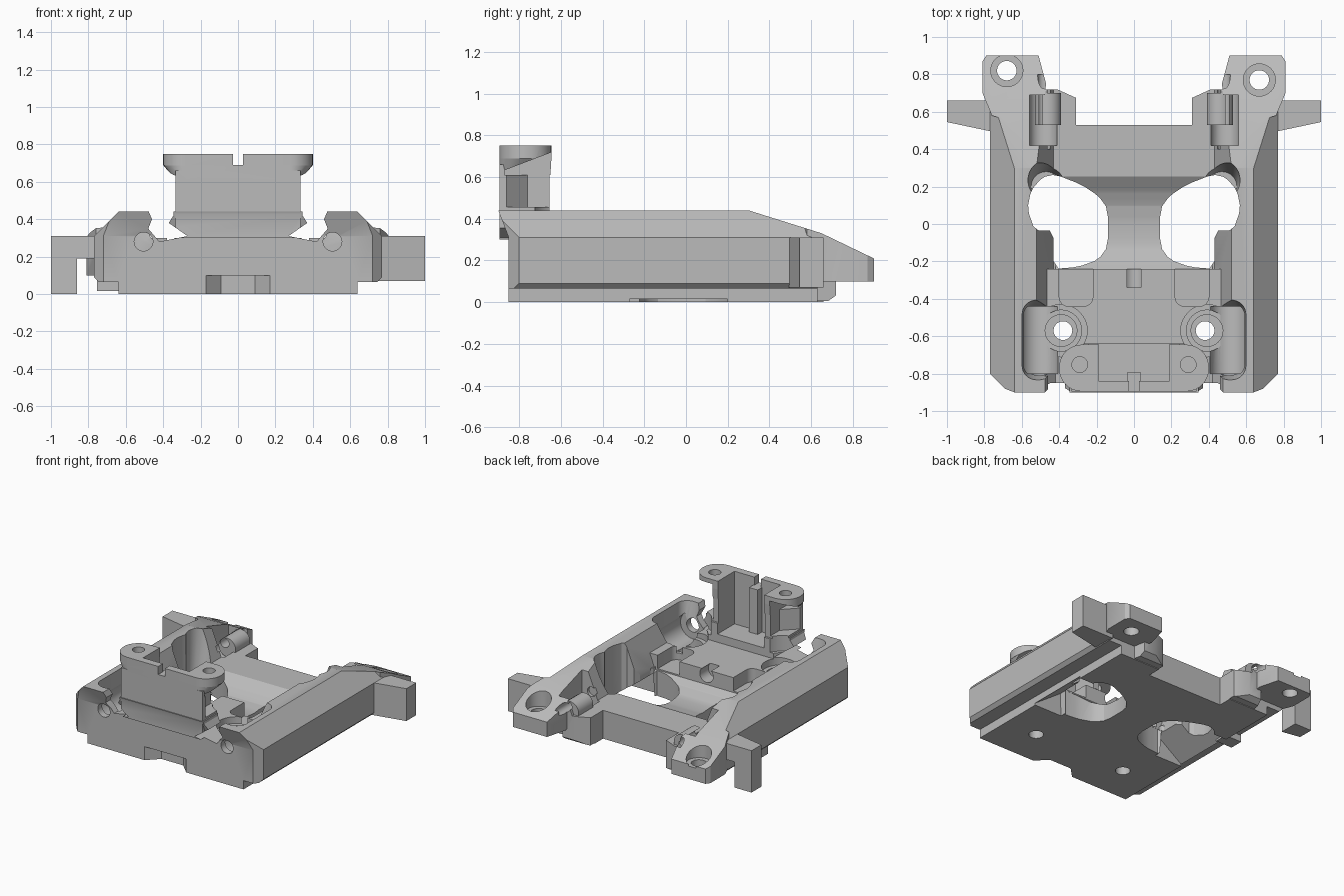
import bpy, bmesh
from math import cos, sin, pi, radians

old = bpy.data.objects.get("Cube")
if old:
    bpy.data.objects.remove(old, do_unlink=True)

grey = bpy.data.materials.new("plain_grey")
grey.use_nodes = True
grey.diffuse_color = (0.5, 0.5, 0.5, 1)
grey.node_tree.nodes["Principled BSDF"].inputs["Base Color"].default_value = (0.5, 0.5, 0.5, 1)


def place(axis, p, t):
    a, b = p
    return {"x": (t, a, b), "y": (a, t, b), "z": (a, b, t)}[axis]


def loft(name, axis, low, high, t0, t1):
    """Solid between two outlines with equal point counts."""
    bm = bmesh.new()
    v0 = [bm.verts.new(place(axis, p, t0)) for p in low]
    v1 = [bm.verts.new(place(axis, p, t1)) for p in high]
    bm.faces.new(v0)
    bm.faces.new(v1)
    n = len(v0)
    for i in range(n):
        j = (i + 1) % n
        bm.faces.new((v0[i], v0[j], v1[j], v1[i]))
    bmesh.ops.recalc_face_normals(bm, faces=bm.faces)
    mesh = bpy.data.meshes.new(name)
    bm.to_mesh(mesh)
    bm.free()
    mesh.materials.append(grey)
    ob = bpy.data.objects.new(name, mesh)
    bpy.context.collection.objects.link(ob)
    return ob


def prism(name, axis, pts, t0, t1):
    return loft(name, axis, pts, pts, t0, t1)


def rect(a0, a1, b0, b1):
    return [(a0, b0), (a1, b0), (a1, b1), (a0, b1)]


def circle(a, b, r, n=32):
    return [(a + r * cos(2 * pi * i / n), b + r * sin(2 * pi * i / n)) for i in range(n)]


def rounded(a0, a1, b0, b1, r, n=8):
    """Rectangle outline with rounded corners."""
    corners = ((a1 - r, b1 - r), (a0 + r, b1 - r), (a0 + r, b0 + r), (a1 - r, b0 + r))
    return [(c[0] + r * cos(pi / 2 * (k + i / n)), c[1] + r * sin(pi / 2 * (k + i / n)))
            for k, c in enumerate(corners) for i in range(n + 1)]


def soften(pts):
    """Round an outline by cutting its corners."""
    out = []
    for (a, b), (c, d) in zip(pts, pts[1:] + pts[:1]):
        out += [(0.8 * a + 0.2 * c, 0.8 * b + 0.2 * d), (0.2 * a + 0.8 * c, 0.2 * b + 0.8 * d)]
    return out


def flip(pts, s):
    return [(s * a, b) for a, b in pts]


def combine(other, operation):
    other.hide_render = True
    mod = body.modifiers.new("op", "BOOLEAN")
    mod.operation, mod.solver, mod.object = operation, "EXACT", other
    bpy.context.view_layer.objects.active = body
    bpy.ops.object.modifier_apply(modifier=mod.name)
    bpy.data.objects.remove(other, do_unlink=True)


def add(ob):
    combine(ob, "UNION")


def cut(ob):
    combine(ob, "DIFFERENCE")


# Main block with chamfered rails and a narrower base
half = [(0.64, 0), (0.64, 0.065), (0.745, 0.065), (0.77, 0.09), (0.77, 0.31), (0.64, 0.44)]
body = prism("tray_frame", "y", half + flip(half, -1)[::-1], -0.9, 0.63)

# Rear ears and lugs
ear = [(0.51, 0.9), (0.79, 0.9), (0.81, 0.87), (0.81, 0.7), (0.76, 0.58), (0.5, 0.5), (0.47, 0.75)]
lug = [(0.3, 0.5), (0.3, 0.67), (0.41, 0.72), (0.51, 0.72), (0.55, 0.5)]
for s in (1, -1):
    add(prism("rear_ear", "z", flip(ear, s), 0.1, 0.36))
    add(prism("rear_lug", "z", flip(lug, s), 0.005, 0.3))

# Front overhang, rail corners, sloping rear roof and lug chamfer
cut(prism("front_undercut", "x", [(-0.85, -0.1), (-0.85, 0.31), (-0.905, 0.453), (-1.1, 0.453), (-1.1, -0.1)], -1, 1))
cut(prism("rear_slope", "x", [(0.29, 0.443), (0.65, 0.33), (0.92, 0.2), (1, 0.6), (0.29, 0.6)], -1, 1))
cut(prism("lug_chamfer", "x", [(0.66, -0.01), (0.73, 0.04), (0.8, -0.01)], -1, 1))
for s in (1, -1):
    cut(prism("rail_corner", "z", flip([(0.9, -0.67), (0.57, -1), (0.9, -1)], s), -0.1, 0.6))

# Interior channel, raised front floor and rear centre gap
cut(prism("rear_channel", "y", [(-0.43, 0.21), (0.43, 0.21), (0.53, 0.46), (-0.53, 0.46)], -0.24, 1.1))
cut(prism("front_channel", "y", [(-0.466, 0.3), (0.466, 0.3), (0.53, 0.46), (-0.53, 0.46)], -0.64, -0.2))
cut(prism("rear_gap", "z", rect(-0.31, 0.31, 0.53, 1), -0.1, 0.6))

# Front tower: post with a tapered round-ended flange
add(prism("tower_post", "z", rect(-0.335, 0.335, -0.895, -0.655), 0.3, 0.66))
add(loft("tower_taper", "z", rounded(-0.335, 0.335, -0.895, -0.65, 0.06),
         rounded(-0.4, 0.4, -0.895, -0.645, 0.12), 0.61, 0.69))
add(prism("tower_flange", "z", rounded(-0.4, 0.4, -0.895, -0.645, 0.12), 0.688, 0.75))

# Bridge dip, centre notch and underside notch
cut(prism("bridge_dip", "x", [(0.27, 0.22), (0.18, 0.16), (0.1, 0.125), (0, 0.11), (-0.12, 0.12),
                              (-0.2, 0.15), (-0.24, 0.19), (-0.24, 0.32), (0.27, 0.32)], -0.42, 0.42))
cut(prism("centre_notch", "y", circle(0, 0.26, 0.055), -0.34, -0.2))
cut(prism("underside_notch", "z", [(-0.17, -1), (0.17, -1), (0.17, -0.85), (0.09, -0.77),
                                   (-0.09, -0.77), (-0.17, -0.85)], -0.1, 0.1))

eye = [(0.14, 0.08), (0.19, 0.15), (0.28, 0.21), (0.42, 0.265), (0.49, 0.25), (0.55, 0.18), (0.57, 0.08),
       (0.53, -0.035), (0.43, -0.035), (0.43, -0.24), (0.3, -0.23), (0.19, -0.19), (0.14, -0.12)]
dip = [(0.27, 0.31), (0.37, 0.38), (0.345, 0.42), (0.343, 0.47), (0.49, 0.47), (0.46, 0.4), (0.48, 0.35), (0.42, 0.28)]
for s in (1, -1):
    cut(prism("eye_opening", "z", flip(soften(eye), s), -0.1, 0.6))
    # Sloping relief under each rail beside the opening
    cut(prism("under_relief", "y", flip([(0.41, -0.1), (0.65, -0.1), (0.65, 0.008), (0.42, 0.17)], s), -0.27, 0.2))
    # Stepped funnel and screw hole at the front corners
    for r, low in ((0.085, 0.11), (0.11, 0.19), (0.14, 0.25), (0.165, 0.34)):
        cut(prism("funnel_step", "z", circle(s * 0.39, -0.57, r), low, 0.47))
    cut(prism("base_hole", "z", circle(s * 0.38, -0.57, 0.05), -0.1, 0.3))
    # Hollow behind the post and sloping underside of the flange
    cut(prism("post_hollow", "z", flip([(0.36, -0.885), (0.235, -0.76), (0.235, -0.6), (0.45, -0.6)], s), 0.455, 0.635))
    cut(prism("flange_underside", "x", [(-0.87, 0.632), (-0.6, 0.735), (-0.6, 0.61), (-0.87, 0.61)],
              *sorted((s * 0.235, s * 0.45))))
    # Front notches, lengthwise sockets and cross holes
    cut(prism("front_dip", "y", flip(dip, s), -1, -0.55))
    cut(prism("rod_socket", "y", circle(s * 0.505, 0.28, 0.1), -0.8, -0.44))
    cut(loft("socket_mouth", "z", flip(rounded(0.43, 0.59, -0.8, -0.44, 0.06), s),
             flip(rounded(0.43, 0.6, -0.84, -0.4, 0.08), s), 0.29, 0.47))
    cut(prism("cross_hole", "y", circle(s * 0.505, 0.28, 0.05), -1, -0.7))
    # Rounded pockets beside the floor block
    cut(prism("floor_pocket", "z", flip(rounded(0.22, 0.4, -0.44, -0.1, 0.05), s), 0.2, 0.4))
    # Rear cups with a drilled pin left inside
    cut(prism("rear_cup", "y", flip(rounded(0.41, 0.56, 0.15, 0.6, 0.07), s), 0.42, 0.69))
    cut(loft("rear_funnel", "z", circle(s * 0.47, 0.2, 0.08), circle(s * 0.45, 0.24, 0.12), 0.1, 0.5))
    add(prism("rear_pin", "y", circle(s * 0.46, 0.23, 0.07), 0.53, 0.7))
    cut(prism("pin_hole", "y", circle(s * 0.48, 0.26, 0.035), 0.4, 0.8))
    # Tower screw holes
    cut(prism("tower_hole", "z", circle(s * 0.29, -0.752, 0.042), 0.55, 0.8))

# Tower pocket, rib and top notch
cut(prism("tower_pocket", "z", rect(-0.19, 0.19, -0.84, -0.6), 0.36, 0.8))
add(prism("tower_rib", "z", rect(-0.035, 0.035, -0.86, -0.79), 0.34, 0.69))
cut(prism("tower_notch", "z", rect(-0.028, 0.028, -1, -0.78), 0.69, 0.8))

# Ear holes with counterbores
for x, y in ((0.67, 0.77), (-0.68, 0.82)):
    cut(prism("ear_hole", "z", circle(x, y, 0.052), -0.1, 0.5))
    cut(prism("ear_counterbore", "z", circle(x, y, 0.086), 0.195, 0.5))

# Side tabs, one hooked downwards, and a small foot under the right rail
tab = [(0.74, 0.49), (1, 0.545), (1, 0.66), (0.74, 0.66)]
add(prism("left_tab", "z", tab, 0.07, 0.31))
add(prism("right_tab", "z", flip(tab, -1), 0.19, 0.31))
add(prism("right_tab_hook", "z", [(-0.86, 0.52), (-1, 0.545), (-1, 0.66), (-0.86, 0.66)], 0.0, 0.305))
add(prism("right_rail_foot", "z", rect(-0.755, -0.62, 0.12, 0.22), 0.015, 0.08))

bpy.ops.object.select_all(action="DESELECT")
body.select_set(True)
bpy.context.view_layer.objects.active = body
bpy.ops.object.shade_smooth_by_angle(angle=radians(25))
